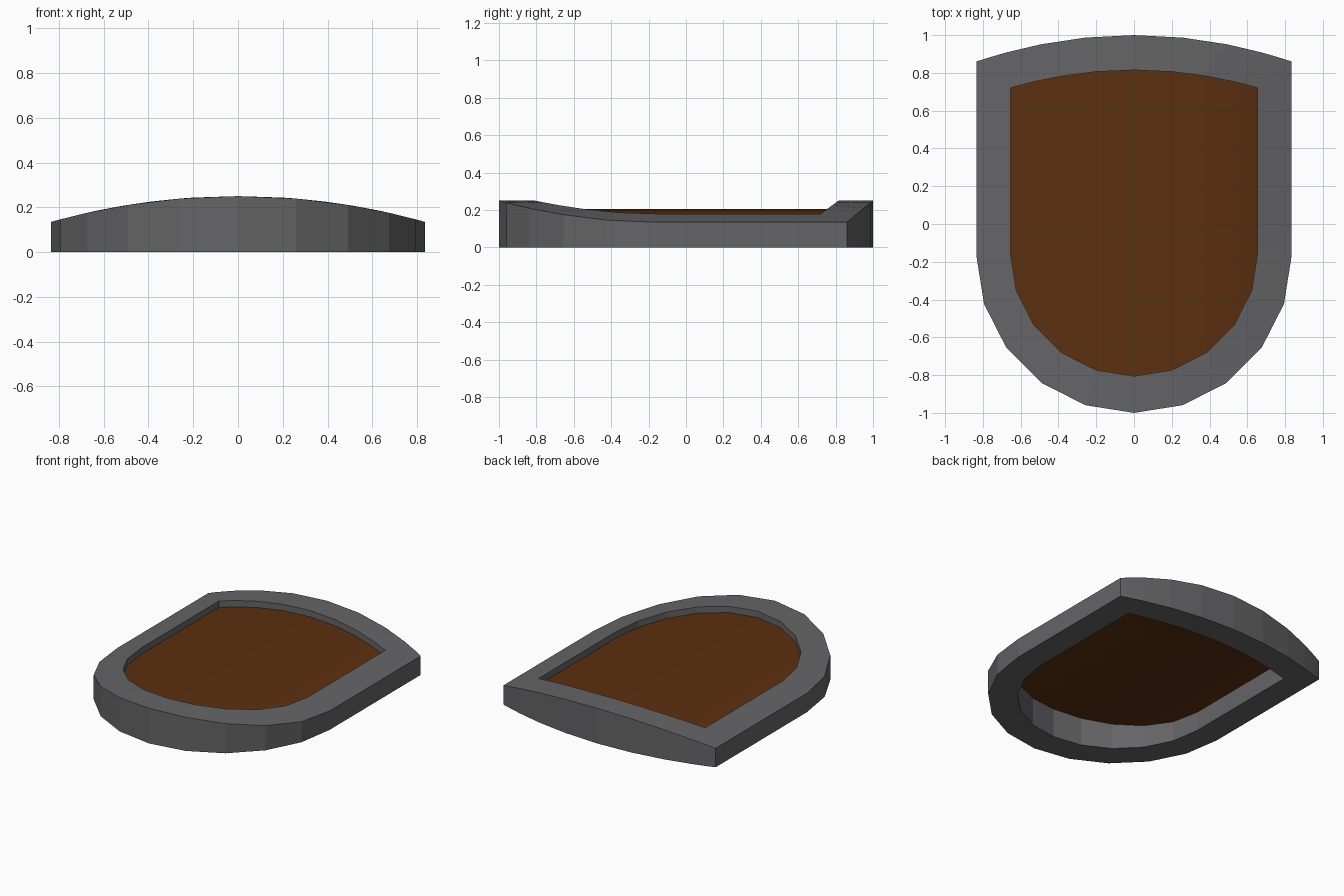
import bpy, math

if "Cube" in bpy.data.objects:
    bpy.data.objects.remove(bpy.data.objects["Cube"])

N = 10  # segments around the rounded bottom


def material(name, rgb):
    m = bpy.data.materials.new(name)
    m.diffuse_color = (*rgb, 1)
    m.use_nodes = True
    m.node_tree.nodes["Principled BSDF"].inputs["Base Color"].default_value = m.diffuse_color
    return m


def mesh_object(name, verts, faces, mat):
    me = bpy.data.meshes.new(name)
    me.from_pydata(verts, [], faces)
    me.materials.append(mat)
    me.validate()
    me.update()
    ob = bpy.data.objects.new(name, me)
    bpy.context.collection.objects.link(ob)
    return ob


def crown(x):
    """Height of the curved front of the shield."""
    r = 3.09
    return 0.25 - r + math.sqrt(r * r - x * x)


def outline(radius, centre_y, corner_y, peak_y):
    """Half-round lower edge (left to right) and shallow arched upper edge."""
    low, high = [], []
    for i in range(N + 1):
        a = math.pi * i / N
        x = -radius * math.cos(a)
        low.append((x, centre_y - radius * math.sin(a)))
        high.append((x, peak_y - (peak_y - corner_y) * (x / radius) ** 2))
    return low, high


steel = material("dark grey metal", (0.13, 0.13, 0.135))
wood = material("brown wood", (0.105, 0.029, 0.005))

outer_low, outer_high = outline(0.835, -0.165, 0.86, 1.0)
inner_low, inner_high = outline(0.655, -0.15, 0.72, 0.815)

# Rim: four rings of points (outer/inner, bottom/top), counter-clockwise
outer = outer_low + outer_high[::-1]
inner = inner_low + inner_high[::-1]
n = len(outer)
verts = ([(x, y, 0) for x, y in outer] + [(x, y, crown(x)) for x, y in outer]
         + [(x, y, crown(x)) for x, y in inner] + [(x, y, 0) for x, y in inner])
faces = []
for ring in range(4):
    a, b = ring * n, (ring + 1) % 4 * n
    for i in range(n):
        j = (i + 1) % n
        faces.append((a + i, a + j, b + j, b + i))
mesh_object("shield_rim", verts, faces, steel)

# Panel: thin curved sheet set just below the rim
verts = [(x, y, crown(x) - 0.045) for x, y in inner_low + inner_high]
m = N + 1
faces = [(i, i + 1, m + i + 1, m + i) for i in range(N)]
mesh_object("shield_panel", verts, faces, wood)
